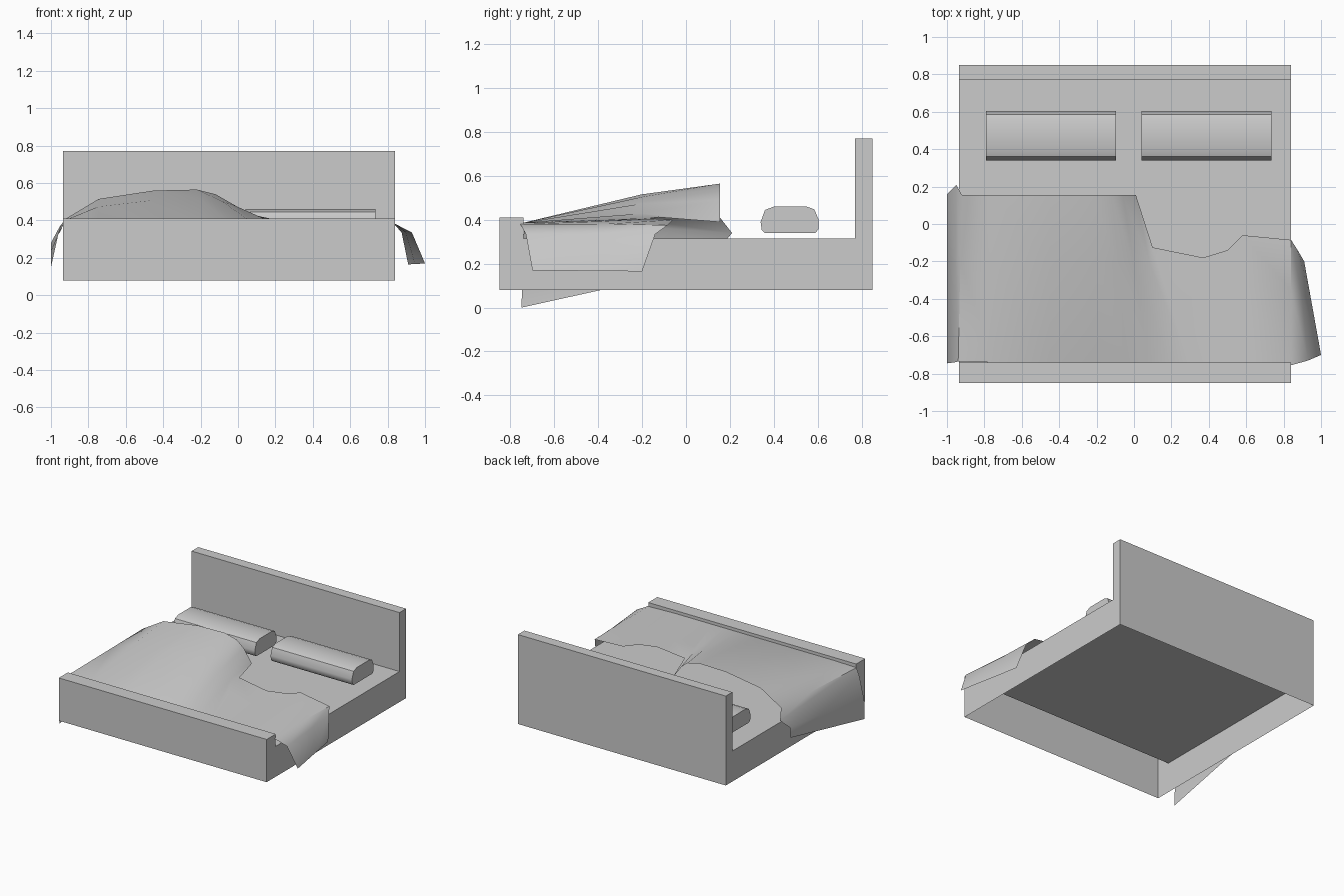
import bpy, bmesh
from mathutils import Vector

if "Cube" in bpy.data.objects:
    bpy.data.objects.remove(bpy.data.objects["Cube"])


def make_object(name, verts, faces, smooth=False):
    mesh = bpy.data.meshes.new(name)
    mesh.from_pydata([tuple(v) for v in verts], [], faces)
    bm = bmesh.new()
    bm.from_mesh(mesh)
    bmesh.ops.recalc_face_normals(bm, faces=bm.faces)
    bm.to_mesh(mesh)
    bm.free()
    obj = bpy.data.objects.new(name, mesh)
    bpy.context.collection.objects.link(obj)
    if smooth:
        bpy.context.view_layer.objects.active = obj
        obj.select_set(True)
        bpy.ops.object.shade_smooth_by_angle(angle=0.7)
        obj.select_set(False)
    return obj


def extrude_x(name, profile, x0, x1, open_last=False, smooth=False):
    """Sweep a closed (y, z) profile along x; open_last leaves the closing side off."""
    n = len(profile)
    verts = [(x, y, z) for x in (x0, x1) for y, z in profile]
    sides = n - 1 if open_last else n
    faces = [(i, (i + 1) % n, n + (i + 1) % n, n + i) for i in range(sides)]
    faces += [tuple(range(n)), tuple(range(2 * n - 1, n - 1, -1))]
    return make_object(name, verts, faces, smooth)


# Bed frame: footboard, mattress base and headboard as one shell, open below
frame = [(-.85, .08), (-.85, .41), (-.74, .41), (-.74, .315),
         (.77, .315), (.77, .77), (.85, .77), (.85, .08)]
extrude_x("bed_frame", frame, -.935, .84, open_last=True)

# Two pillows
pillow = [(.36, .34), (.59, .34), (.605, .36), (.605, .40), (.585, .448),
          (.55, .46), (.40, .46), (.36, .445), (.34, .39), (.345, .355)]
for name, x0 in (("left_pillow", -.79), ("right_pillow", .04)):
    extrude_x(name, pillow, x0, x0 + .695, smooth=True)

# Blanket: strips from the head edge to the foot edge, with a lift in between
strips = [
    ((-1, .155, .20), (-1, -.75, 0), 0),
    ((-1, .16, .28), (-1, -.745, .15), .01),
    ((-.95, .21, .34), (-.96, -.74, .33), .03),
    ((-.92, .155, .41), (-.94, -.735, .385), 0),
    ((-.745, .155, .515), (-.75, -.74, .387), .01),
    ((-.45, .155, .56), (-.45, -.74, .387), .018),
    ((-.22, .155, .565), (-.18, -.74, .387), .022),
    ((-.12, .155, .54), (-.04, -.74, .387), .025),
    ((-.06, .155, .49), (.08, -.74, .387), .025),
    ((.01, .155, .39), (.19, -.74, .387), .04),
    ((.10, -.125, .412), (.29, -.74, .387), 0),
    ((.37, -.18, .405), (.44, -.74, .387), 0),
    ((.50, -.14, .405), (.54, -.74, .387), 0),
    ((.58, -.06, .40), (.62, -.74, .387), 0),
    ((.84, -.085, .375), (.84, -.755, .38), .005),
    ((.875, -.14, .335), (.93, -.73, .335), 0),
    ((.91, -.20, .165), (1, -.70, .17), 0),
]
verts = []
for head, foot, lift in strips:
    head, foot = Vector(head), Vector(foot)
    verts += [head, head.lerp(foot, .4) + Vector((0, 0, lift)), foot]
faces = [(3 * c + r, 3 * c + r + 1, 3 * c + r + 4, 3 * c + r + 3)
         for c in range(len(strips) - 1) for r in range(2)]
make_object("blanket", verts, faces, smooth=True)
